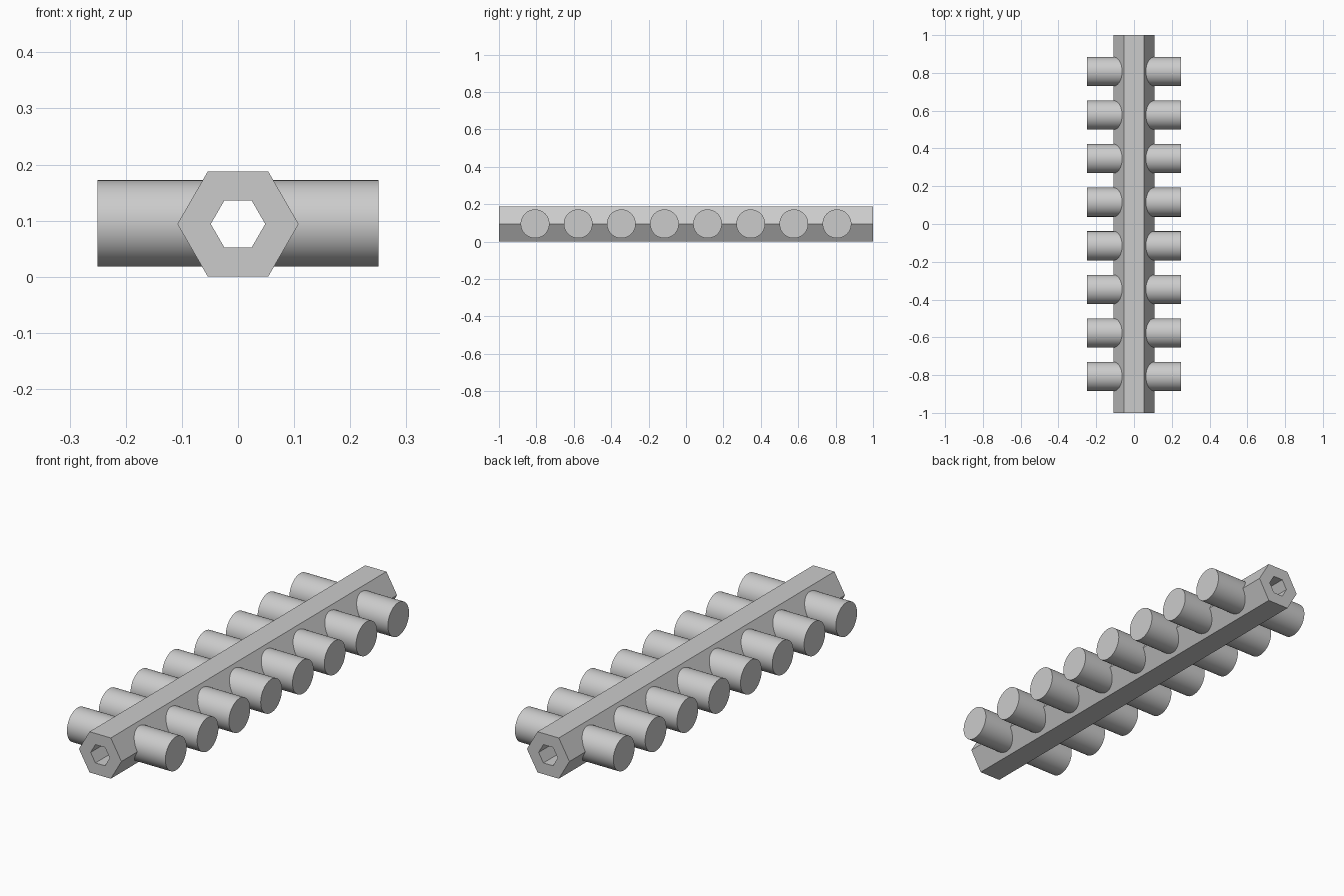
import bpy
import bmesh
import math
from mathutils import Matrix, Vector

cube = bpy.data.objects.get("Cube")
if cube:
    bpy.data.objects.remove(cube, do_unlink=True)

AXIS_Z = 0.094       # height of the tube axis
TUBE_R = 0.108       # corner radius of the hexagon
BORE_R = 0.0485      # corner radius of the hexagonal bore
PEG_R = 0.077
PEG_IN, PEG_OUT = 0.052, 0.25
PEG_COUNT, PEG_STEP = 8, 0.2306

GREY = (0.6, 0.6, 0.6, 1.0)
grey = bpy.data.materials.new("light grey")
grey.use_nodes = True
grey.diffuse_color = GREY
grey.node_tree.nodes["Principled BSDF"].inputs["Base Color"].default_value = GREY


def add_object(name, bm):
    bmesh.ops.recalc_face_normals(bm, faces=bm.faces[:])
    mesh = bpy.data.meshes.new(name)
    bm.to_mesh(mesh)
    bm.free()
    mesh.materials.append(grey)
    obj = bpy.data.objects.new(name, mesh)
    bpy.context.collection.objects.link(obj)
    return obj


# Hexagonal tube with a through bore along y
bm = bmesh.new()


def hex_ring(radius, y):
    return [bm.verts.new((radius * math.cos(i * math.pi / 3), y,
                          AXIS_Z + radius * math.sin(i * math.pi / 3)))
            for i in range(6)]


rings = [hex_ring(TUBE_R, -1), hex_ring(TUBE_R, 1),
         hex_ring(BORE_R, 1), hex_ring(BORE_R, -1)]
for k, ring in enumerate(rings):
    after = rings[(k + 1) % 4]
    for i in range(6):
        j = (i + 1) % 6
        bm.faces.new((ring[i], ring[j], after[j], after[i]))
add_object("hex_tube", bm)

# Round pegs along both sides, rooted in the tube wall
for side, sign in (("left", 1), ("right", -1)):
    for n in range(PEG_COUNT):
        y = (n - (PEG_COUNT - 1) / 2) * PEG_STEP
        centre = Vector((sign * (PEG_IN + PEG_OUT) / 2, y, AXIS_Z + 0.001))
        bm = bmesh.new()
        bmesh.ops.create_cone(
            bm, cap_ends=True, segments=48, radius1=PEG_R, radius2=PEG_R,
            depth=PEG_OUT - PEG_IN,
            matrix=Matrix.Translation(centre) @ Matrix.Rotation(math.pi / 2, 4, "Y"))
        for face in bm.faces:
            face.smooth = len(face.verts) == 4
        for edge in bm.edges:
            edge.smooth = all(f.smooth for f in edge.link_faces)
        add_object(f"{side}_peg_{n + 1}", bm)
